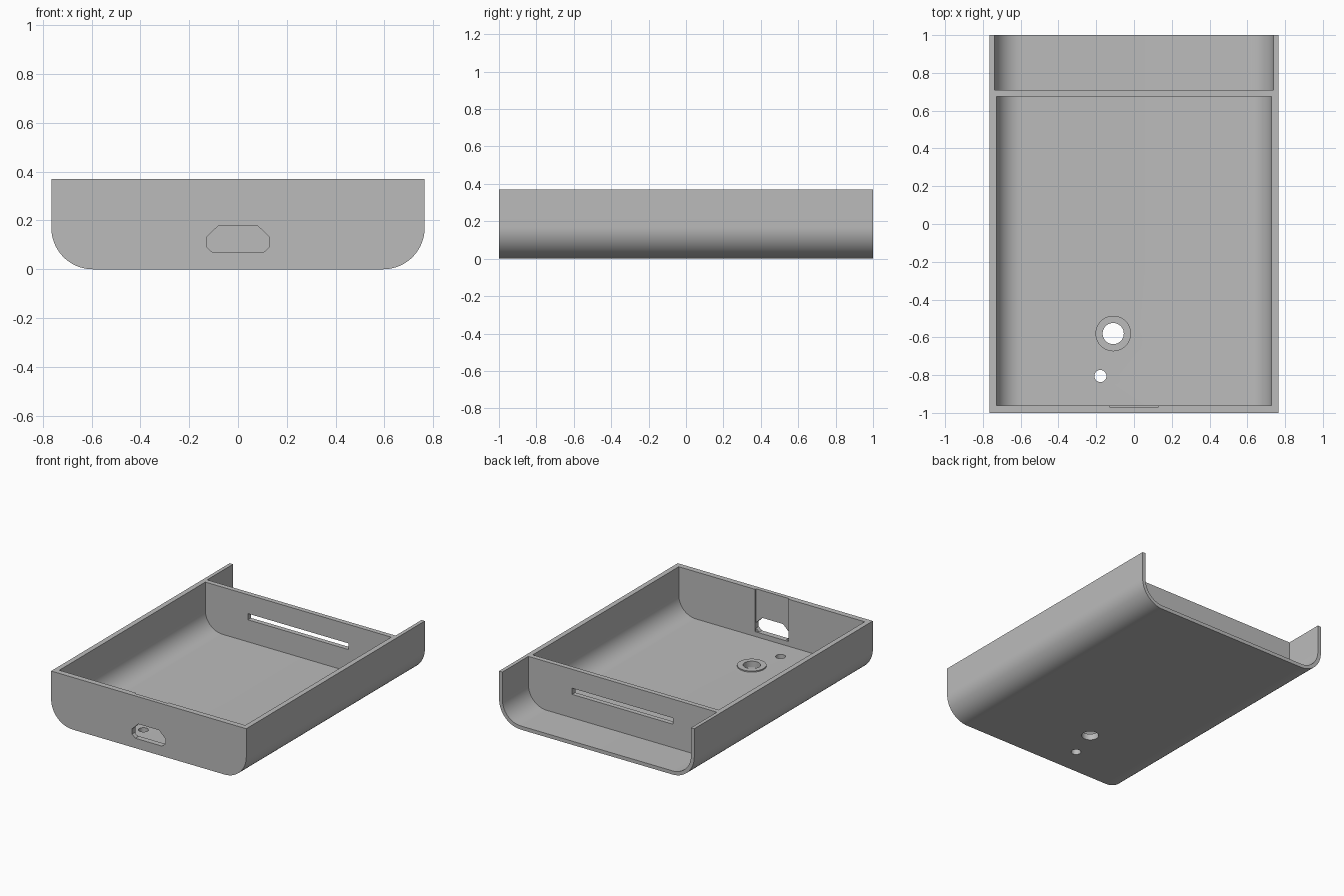
import bpy, bmesh
from math import cos, sin, pi, radians
from mathutils import Vector

if "Cube" in bpy.data.objects:
    bpy.data.objects.remove(bpy.data.objects["Cube"], do_unlink=True)

grey = bpy.data.materials.new("plain_grey")
grey.use_nodes = True
grey.diffuse_color = (0.5, 0.5, 0.5, 1)
grey.node_tree.nodes["Principled BSDF"].inputs["Base Color"].default_value = (0.5, 0.5, 0.5, 1)

HALF_W, HEIGHT, RADIUS = 0.765, 0.37, 0.17


def prism(name, points, depth):
    """Extrude a closed loop of 3D points along a vector."""
    bm = bmesh.new()
    face = bm.faces.new([bm.verts.new(p) for p in points])
    moved = bmesh.ops.extrude_face_region(bm, geom=[face])["geom"]
    verts = [v for v in moved if isinstance(v, bmesh.types.BMVert)]
    bmesh.ops.translate(bm, verts=verts, vec=Vector(depth))
    bmesh.ops.recalc_face_normals(bm, faces=bm.faces[:])
    mesh = bpy.data.meshes.new(name)
    bm.to_mesh(mesh)
    bm.free()
    mesh.materials.append(grey)
    obj = bpy.data.objects.new(name, mesh)
    bpy.context.collection.objects.link(obj)
    return obj


def trough(name, inset, top, y0, y1, steps=20):
    """Prism along y with rounded lower corners, inset from the outer skin."""
    r = RADIUS - inset
    right = [(HALF_W - inset, top)]
    for i in range(steps + 1):
        a = pi / 2 * i / steps
        right.append((HALF_W - RADIUS + r * cos(a), RADIUS - r * sin(a)))
    left = [(-x, z) for x, z in reversed(right)]
    return prism(name, [(x, y0, z) for x, z in right + left], (0, y1 - y0, 0))


def box(name, x, y0, y1, z0, z1):
    pts = [(-x, y0, z0), (x, y0, z0), (x, y0, z1), (-x, y0, z1)]
    return prism(name, pts, (0, y1 - y0, 0))


def disc(name, x, y, r, z0, z1, n=40):
    pts = [(x + r * cos(2 * pi * i / n), y + r * sin(2 * pi * i / n), z0) for i in range(n)]
    return prism(name, pts, (0, 0, z1 - z0))


def combine(target, tool, operation):
    mod = target.modifiers.new(tool.name, "BOOLEAN")
    mod.operation, mod.solver, mod.object = operation, "EXACT", tool
    bpy.context.view_layer.objects.active = target
    bpy.ops.object.modifier_apply(modifier=mod.name)
    bpy.data.objects.remove(tool, do_unlink=True)


# Outer shell, with the main tray and the open rear bay hollowed out
tray = trough("case_tray", 0, HEIGHT, -1, 1)
combine(tray, trough("main_cavity", 0.036, 0.5, -0.96, 0.675), "DIFFERENCE")
combine(tray, trough("rear_bay", 0.026, 0.5, 0.71, 1.2), "DIFFERENCE")

# Low raised ring around the button hole
BUTTON = (-0.11, -0.58)
combine(tray, disc("button_ring", *BUTTON, 0.094, 0.02, 0.044), "UNION")

# Floor holes, slot through the divider, and recess inside the front wall
combine(tray, disc("button_hole", *BUTTON, 0.056, -0.1, 0.1), "DIFFERENCE")
combine(tray, disc("light_hole", -0.178, -0.805, 0.032, -0.1, 0.1), "DIFFERENCE")
combine(tray, box("divider_slot", 0.395, 0.6, 0.8, 0.192, 0.236), "DIFFERENCE")
combine(tray, box("socket_recess", 0.13, -0.97, -0.9, 0.07, 0.5), "DIFFERENCE")

# Chamfered socket opening through the front wall
half = [(0.105, 0.07), (0.13, 0.092), (0.13, 0.13), (0.082, 0.177)]
loop = half + [(-x, z) for x, z in reversed(half)]
socket = prism("socket_opening", [(x, -1.1, z) for x, z in loop], (0, 0.2, 0))
combine(tray, socket, "DIFFERENCE")

# Smooth the rounded corners, keep the rest crisp
bpy.ops.object.select_all(action="DESELECT")
tray.select_set(True)
bpy.context.view_layer.objects.active = tray
bpy.ops.object.shade_smooth_by_angle(angle=radians(30))
